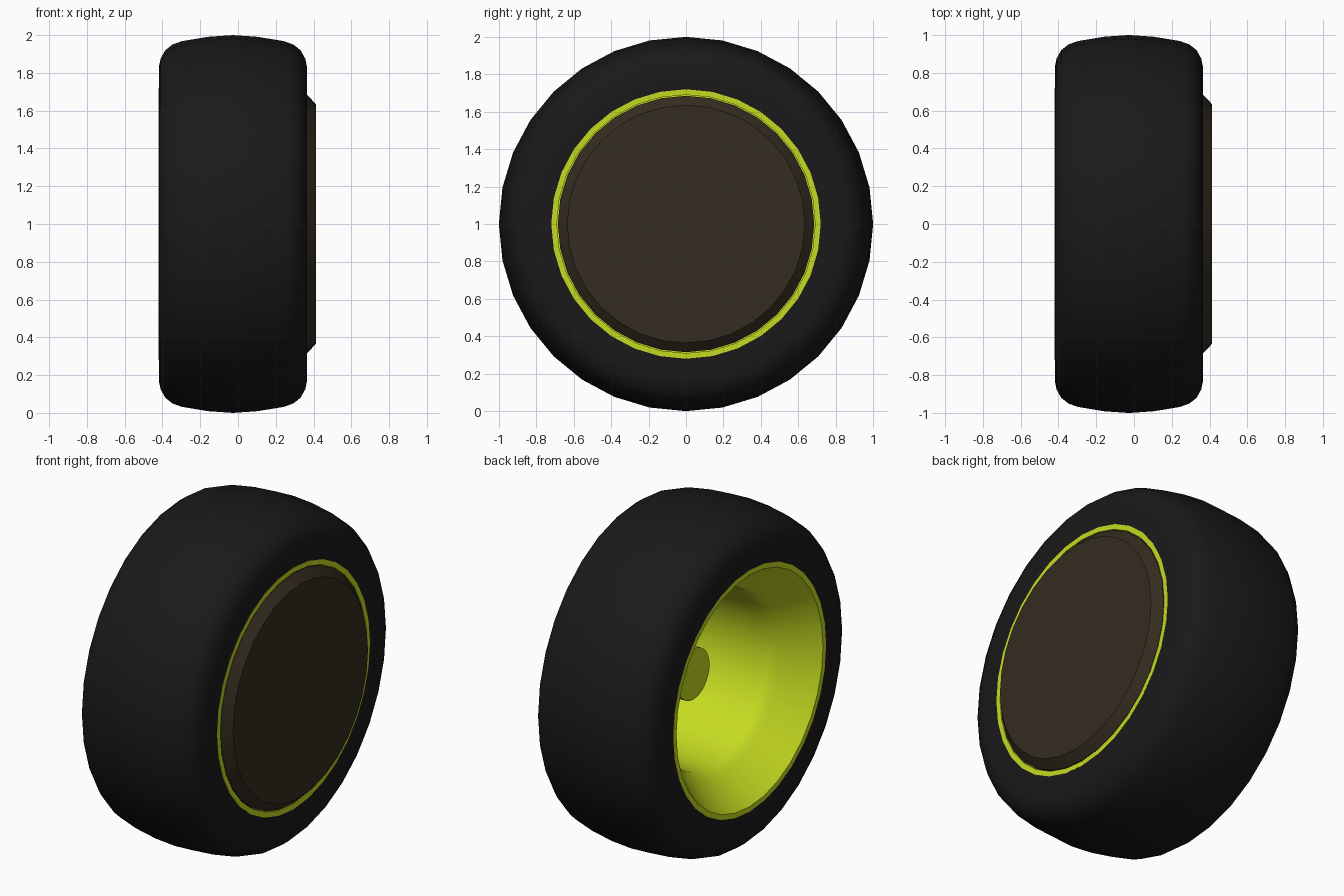
import bpy, bmesh
from math import sin, cos, tau

if "Cube" in bpy.data.objects:
    bpy.data.objects.remove(bpy.data.objects["Cube"])

SIDES = 32
AXLE_Z = 1.0


def material(name, rgb):
    m = bpy.data.materials.new(name)
    m.diffuse_color = (*rgb, 1)
    m.use_nodes = True
    m.node_tree.nodes["Principled BSDF"].inputs["Base Color"].default_value = m.diffuse_color
    return m


def lathe(name, profile, mat, angle=0.6):
    """Spin (x, radius) points about the wheel axle; radius 0 closes to a point."""
    bm = bmesh.new()
    rings = []
    for x, r in profile:
        if r == 0:
            rings.append([bm.verts.new((x, 0, 0))] * SIDES)
        else:
            rings.append([bm.verts.new((x, r * sin(tau * i / SIDES), r * cos(tau * i / SIDES)))
                          for i in range(SIDES)])
    for a, b in zip(rings, rings[1:]):
        for i in range(SIDES):
            j = (i + 1) % SIDES
            bm.faces.new(list(dict.fromkeys((a[i], b[i], b[j], a[j]))))
    bmesh.ops.recalc_face_normals(bm, faces=bm.faces[:])
    me = bpy.data.meshes.new(name)
    bm.to_mesh(me)
    bm.free()
    ob = bpy.data.objects.new(name, me)
    bpy.context.collection.objects.link(ob)
    ob.location.z = AXLE_Z
    me.materials.append(mat)
    bpy.ops.object.select_all(action='DESELECT')
    ob.select_set(True)
    bpy.context.view_layer.objects.active = ob
    bpy.ops.object.shade_smooth_by_angle(angle=angle)
    return ob


rubber = material("rubber", (0.01, 0.01, 0.01))
lime = material("lime_paint", (0.56, 0.71, 0.015))
brown = material("dark_brown", (0.035, 0.025, 0.014))

# Tyre: half section mirrored about its centre plane, closed on the bead seat
MID, HALF = -0.027, 0.392
half = [(HALF, 0.715), (HALF, 0.83), (0.383, 0.875), (0.358, 0.92),
        (0.32, 0.95), (0.27, 0.968), (0.13, 0.991)]
section = ([(MID - d, r) for d, r in half] + [(MID, 1.0)]
           + [(MID + d, r) for d, r in reversed(half)])
lathe("tyre", section + [section[0]], rubber)

# Rim: outer bead, lips, deep stepped barrel and closed far wall
L, R = MID - HALF - 0.001, MID + HALF + 0.001
lathe("rim", [(0.33, 0), (0.33, 0.69), (R, 0.69), (R, 0.72), (L, 0.72), (L, 0.69),
              (-0.24, 0.55), (-0.215, 0.53), (-0.18, 0.515), (-0.13, 0.51),
              (0.20, 0.48), (0.27, 0.46), (0.31, 0.42), (0.32, 0.36), (0.32, 0)], lime)

# Axle hub inside the barrel
lathe("hub", [(-0.05, 0), (-0.05, 0.15), (0.32, 0.15), (0.32, 0)], lime)

# Bevelled cover disc on the outer face
lathe("cover_disc", [(0.332, 0), (0.332, 0.685), (0.365, 0.685), (0.412, 0.635), (0.412, 0)], brown)
